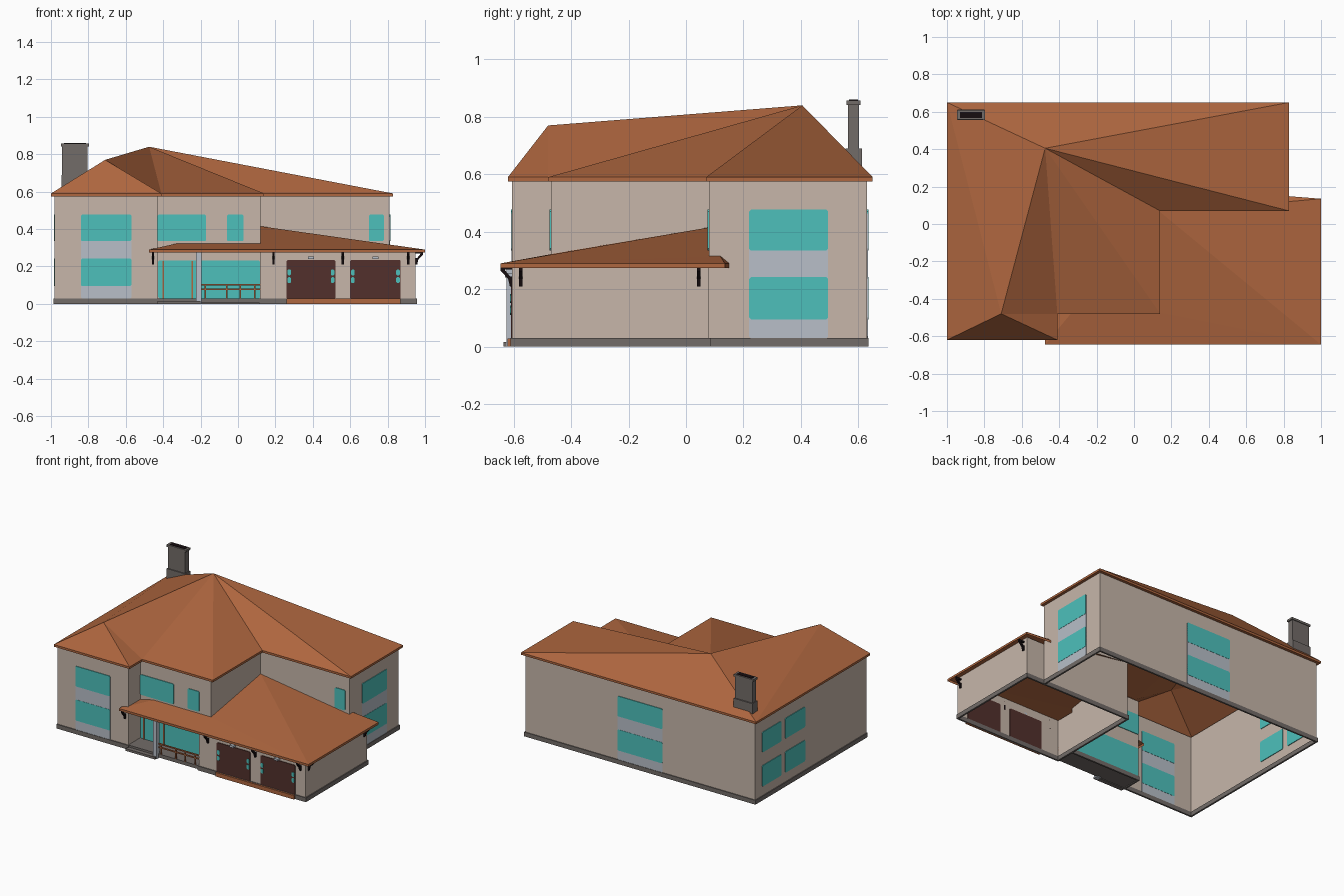
import bpy, bmesh, math
from mathutils import Vector

if "Cube" in bpy.data.objects:
    bpy.data.objects.remove(bpy.data.objects["Cube"])


def material(name, rgb):
    m = bpy.data.materials.new(name)
    m.diffuse_color = (*rgb, 1)
    m.use_nodes = True
    m.node_tree.nodes["Principled BSDF"].inputs["Base Color"].default_value = m.diffuse_color
    return m


WALL = material("beige_plaster", (0.57, 0.47, 0.40))
ROOF = material("terracotta", (0.43, 0.135, 0.05))
GLASS = material("teal_glass", (0.075, 0.53, 0.50))
PANEL = material("pale_blue_grey", (0.48, 0.52, 0.58))
STONE = material("grey_stone", (0.17, 0.15, 0.14))
DOOR = material("maroon", (0.085, 0.03, 0.025))
BLACK = material("black_iron", (0.008, 0.004, 0.005))


def mesh(name, verts, faces, mat):
    me = bpy.data.meshes.new(name)
    me.from_pydata(verts, [], faces)
    me.materials.append(mat)
    ob = bpy.data.objects.new(name, me)
    bpy.context.collection.objects.link(ob)
    return ob


def box(name, x, y, z, mat):
    """Box from three (low, high) ranges."""
    v = [(a, b, c) for c in z for b in y for a in x]
    f = [(0, 2, 3, 1), (4, 5, 7, 6), (0, 1, 5, 4),
         (2, 6, 7, 3), (0, 4, 6, 2), (1, 3, 7, 5)]
    return mesh(name, v, f, mat)


def sheet(name, path, z0, z1, mat, closed=False):
    """Upright sheet following a plan path."""
    n = len(path)
    v = [(x, y, z) for z in (z0, z1) for x, y in path]
    f = [(i, (i + 1) % n, n + (i + 1) % n, n + i)
         for i in range(n if closed else n - 1)]
    return mesh(name, v, f, mat)


def plinth(name, path, closed=False):
    t = 0.006
    pts = path + path[:1] if closed else path
    for (xa, ya), (xb, yb) in zip(pts, pts[1:]):
        box(name, (min(xa, xb) - t, max(xa, xb) + t),
            (min(ya, yb) - t, max(ya, yb) + t), (0, 0.03), STONE)


def plate(name, axis, at, span, z, mat, t=0.009):
    """Thin plate set in a wall that faces along x or y, with clipped corners."""
    (a, b), (c, d), k = span, z, 0.006
    ring = [(a + k, c), (b - k, c), (b, c + k), (b, d - k),
            (b - k, d), (a + k, d), (a, d - k), (a, c + k)]
    v = [((at + s, p, q) if axis == "x" else (p, at + s, q))
         for s in (-t / 2, t / 2) for p, q in ring]
    f = [tuple(range(8)), tuple(range(15, 7, -1))]
    f += [(i, i + 8, (i + 1) % 8 + 8, (i + 1) % 8) for i in range(8)]
    return mesh(name, v, f, mat)


# Main walls: open-bottomed shell; eaves outline uses the same corner order
walls = [(-0.98, 0.63), (0.81, 0.63), (0.81, 0.08), (0.12, 0.08),
         (0.12, -0.47), (-0.43, -0.47), (-0.43, -0.605), (-0.98, -0.605)]
eaves = [(-1, 0.65), (0.83, 0.65), (0.83, 0.07), (0.14, 0.07),
         (0.14, -0.48), (-0.41, -0.48), (-0.41, -0.62), (-1, -0.62)]
sheet("main_walls", walls, 0, 0.58, WALL, True)
plinth("main_plinth", walls, True)

# Main roof: faces fan out from two peaks (8 = high peak, 9 = front peak)
rv = [(x, y, 0.59) for x, y in eaves] + [(-0.475, 0.405, 0.84), (-0.71, -0.48, 0.77)]
rf = [(i, i + 1, 8) for i in range(5)] + [(5, 9, 8), (5, 6, 9), (6, 7, 9), (7, 0, 9), (0, 8, 9)]
mesh("main_roof", rv, rf, ROOF)
sheet("main_fascia", eaves, 0.575, 0.59, ROOF, True)
sv = [(x, y, 0.575) for x, y in eaves + walls]
mesh("main_soffit", sv, [(i, (i + 1) % 8, 8 + (i + 1) % 8, 8 + i) for i in range(8)], ROOF)

# Garage walls
garage = [(0.12, -0.47), (0.12, -0.605), (0.95, -0.605), (0.95, 0.08), (0.81, 0.08)]
sheet("garage_walls", garage, 0, 0.294, WALL)
plinth("garage_plinth", garage)

# Garage and porch roof
gv = [(-0.475, -0.645, 0.29), (1, -0.645, 0.29), (1, 0.135, 0.29), (0.83, 0.12, 0.313),
      (0.12, 0.08, 0.415), (0.12, -0.47, 0.322), (-0.33, -0.47, 0.322),
      (-0.475, -0.47, 0.29), (0.81, 0.15, 0.29), (0.81, 0.12, 0.315)]
mesh("garage_roof", gv, [(0, 1, 5, 6), (1, 4, 5), (1, 2, 3), (1, 3, 9, 4),
                         (2, 8, 9, 3), (0, 6, 7)], ROOF)
sheet("garage_fascia", [gv[i][:2] for i in (7, 0, 1, 2, 8)], 0.274, 0.29, ROOF)

# Window columns: two windows over a pale panel
UP, LOW = (0.335, 0.477), (0.095, 0.242)
for side, axis, at, span in (("front", "y", -0.605, (-0.84, -0.57)),
                             ("right", "x", 0.81, (0.22, 0.495)),
                             ("back", "y", 0.63, (-0.26, 0.09))):
    plate(side + "_panel", axis, at, span, (0.03, 0.47), PANEL, 0.006)
    for z in (UP, LOW):
        plate(side + "_window", axis, at, span, z, GLASS)
for span in ((0.345, 0.555), (0.08, 0.30)):
    for z in (UP, LOW):
        plate("left_window", "x", -0.98, span, z, GLASS)
# Single upper windows
for at, span in ((-0.47, (-0.43, -0.17)), (-0.47, (-0.06, 0.03)), (0.08, (0.70, 0.78))):
    plate("upper_window", "y", at, span, UP, GLASS)

# Porch: glazing, frames, floor, step, column
plate("porch_glazing", "y", -0.47, (-0.427, 0.117), (0.03, 0.232), GLASS)
for x in (-0.40, -0.245):
    box("door_frame", (x - 0.004, x + 0.004), (-0.479, -0.471), (0.03, 0.23), ROOF)
box("porch_floor", (-0.43, 0.12), (-0.605, -0.47), (0.005, 0.03), STONE)
box("porch_step", (-0.43, -0.2), (-0.635, -0.605), (0, 0.016), STONE)
box("porch_column", (-0.225, -0.195), (-0.625, -0.595), (0, 0.29), PANEL)

# Porch railing
for z in (0.078, 0.102):
    box("rail", (-0.195, 0.12), (-0.607, -0.599), (z - 0.004, z + 0.004), ROOF)
for x in (-0.175, -0.06, 0.012, 0.09):
    box("rail_post", (x - 0.004, x + 0.004), (-0.607, -0.599), (0.03, 0.102), ROOF)

# Garage doors with little side lights and a lamp above each
for a, b in ((0.26, 0.52), (0.60, 0.87)):
    plate("garage_door", "y", -0.605, (a, b), (0.025, 0.235), DOOR)
    for x in (a + 0.014, b - 0.014):
        for z in (0.127, 0.168):
            plate("door_light", "y", -0.609, (x - 0.01, x + 0.01), (z - 0.016, z + 0.016), GLASS, 0.006)
    m = (a + b) / 2
    box("door_lamp", (m - 0.015, m + 0.015), (-0.63, -0.605), (0.24, 0.254), PANEL)
box("garage_threshold", (0.26, 0.87), (-0.622, -0.6), (0, 0.028), ROOF)


# Eave brackets: slanted struts with a wall strip
def bracket(x, y, dx, dy):
    o, d = Vector((x, y, 0)), Vector((dx, dy, 0))
    s = Vector((-dy, dx, 0)) * 0.006
    prof = [(0, 0.21), (0.008, 0.21), (0.014, 0.236), (0.04, 0.264), (0.04, 0.278), (0, 0.278),
            (0, 0.268), (0.026, 0.268), (0.008, 0.245), (0, 0.245)]
    v = [o + d * r + Vector((0, 0, z)) + s * k for k in (-1, 1) for r, z in prof]
    n = len(prof)
    f = [tuple(range(n)), tuple(range(2 * n - 1, n - 1, -1))]
    f += [(i, i + n, (i + 1) % n + n, (i + 1) % n) for i in range(n)]
    mesh("eave_bracket", [tuple(p) for p in v], f, BLACK)


for x in (-0.455, 0.19, 0.56, 0.91):
    bracket(x, -0.605, 0, -1)
for y in (-0.575, 0.045):
    bracket(0.95, y, 1, 0)

# Chimney: base, shaft, cap and dark flue
box("chimney_base", (-0.945, -0.80), (0.556, 0.612), (0.56, 0.69), STONE)
box("chimney_shaft", (-0.94, -0.805), (0.563, 0.603), (0.69, 0.845), STONE)
box("chimney_cap", (-0.947, -0.797), (0.558, 0.608), (0.842, 0.857), STONE)
box("chimney_flue", (-0.93, -0.812), (0.568, 0.598), (0.85, 0.86), BLACK)
